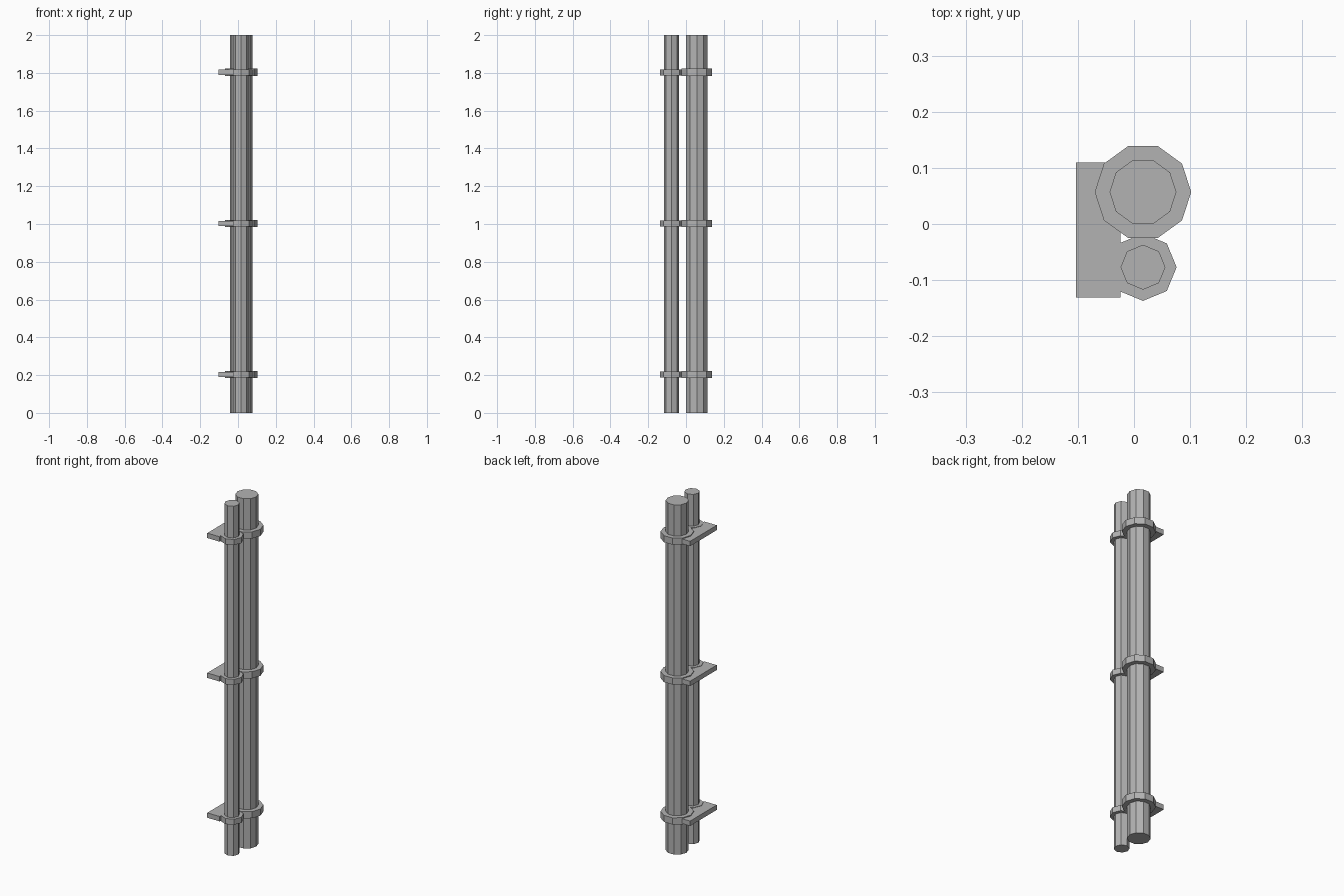
import bpy

if "Cube" in bpy.data.objects:
    bpy.data.objects.remove(bpy.data.objects["Cube"], do_unlink=True)

metal = bpy.data.materials.new("grey_metal")
metal.use_nodes = True
GREY = (0.45, 0.45, 0.45, 1)
metal.diffuse_color = GREY
metal.node_tree.nodes["Principled BSDF"].inputs["Base Color"].default_value = GREY


def finish(name):
    obj = bpy.context.object
    obj.name = name
    obj.data.materials.append(metal)
    return obj


def prism(name, sides, radius, height, centre):
    """Upright flat-sided cylinder with a corner pointing along +x."""
    bpy.ops.mesh.primitive_cylinder_add(vertices=sides, radius=radius,
                                        depth=height, location=centre)
    obj = finish(name)
    # a ten-sided prism starts with its corner on +y, so turn it to +x
    obj.rotation_euler.z = -1.5707963
    return obj


def box(name, low, high):
    centre = [(a + b) / 2 for a, b in zip(low, high)]
    bpy.ops.mesh.primitive_cube_add(size=1, location=centre)
    obj = finish(name)
    obj.scale = [b - a for a, b in zip(low, high)]
    return obj


PIPE_X, LARGE_Y, SMALL_Y = 0.016, 0.057, -0.077

# Pipes
prism("large_pipe", 10, 0.0595, 2, (PIPE_X, LARGE_Y, 1))
prism("small_pipe", 8, 0.04, 2, (PIPE_X, SMALL_Y, 1))

# Wall brackets: a collar around each pipe and a plate joining them
for level, z in (("lower", 0.2), ("middle", 1.0), ("upper", 1.8)):
    z += 0.003
    prism(level + "_large_collar", 10, 0.086, 0.038, (PIPE_X, LARGE_Y, z))
    prism(level + "_small_collar", 8, 0.06, 0.032, (PIPE_X, SMALL_Y, z))
    box(level + "_wall_plate", (-0.103, -0.131, z - 0.014), (-0.024, 0.11, z + 0.014))
